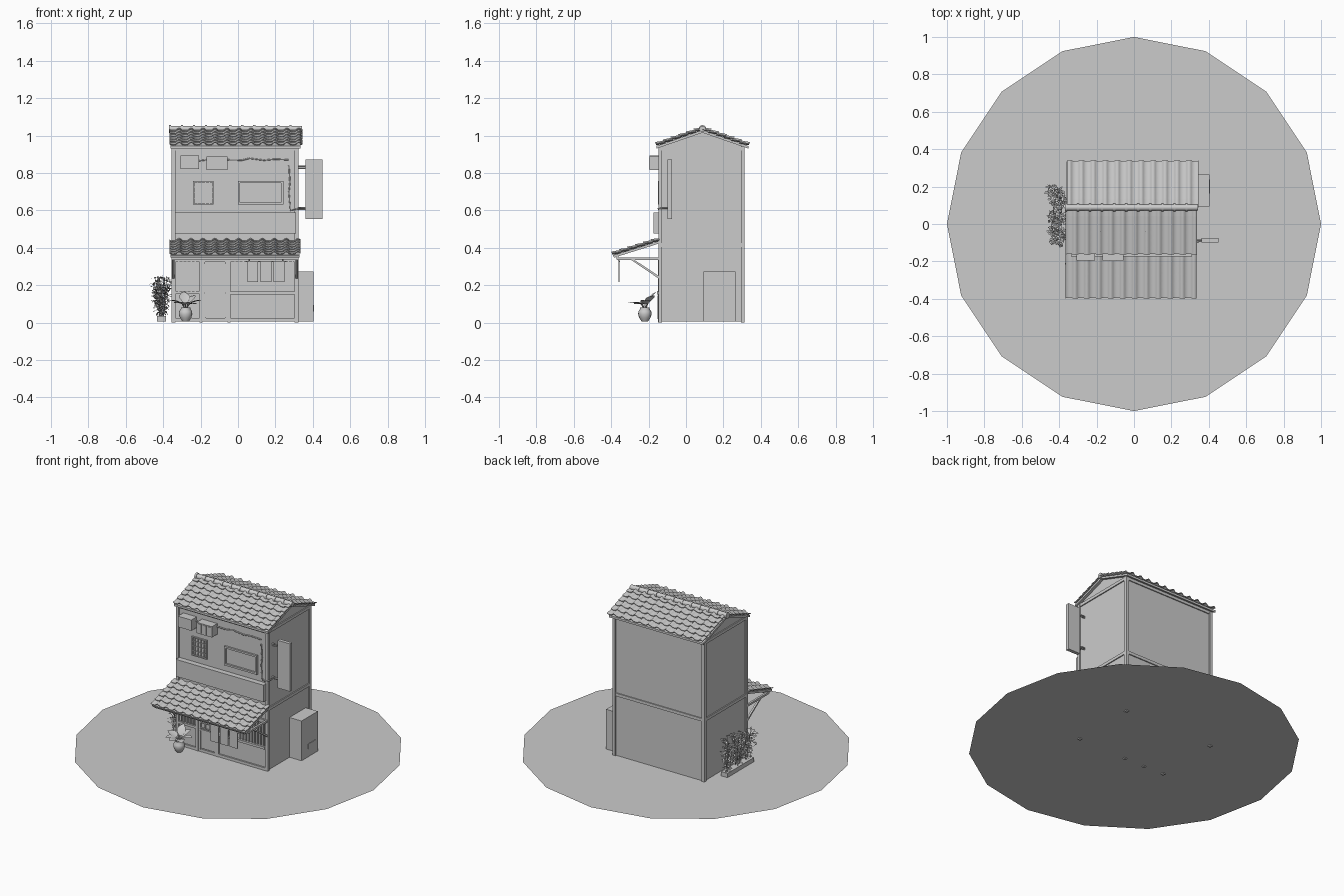
import bpy, bmesh, math, random
from mathutils import Vector, Matrix

if "Cube" in bpy.data.objects:
    bpy.data.objects.remove(bpy.data.objects["Cube"])

random.seed(4)


def finish(name, bm, smooth=False):
    bmesh.ops.recalc_face_normals(bm, faces=bm.faces)
    me = bpy.data.meshes.new(name)
    bm.to_mesh(me)
    bm.free()
    ob = bpy.data.objects.new(name, me)
    bpy.context.collection.objects.link(ob)
    if smooth:
        bpy.context.view_layer.objects.active = ob
        ob.select_set(True)
        bpy.ops.object.shade_smooth_by_angle(angle=math.radians(40))
        ob.select_set(False)
    return ob


def boxes(name, dims):
    """One object made of boxes given as x0, x1, y0, y1, z0, z1."""
    bm = bmesh.new()
    for x0, x1, y0, y1, z0, z1 in dims:
        m = Matrix.Translation(((x0 + x1) / 2, (y0 + y1) / 2, (z0 + z1) / 2))
        bmesh.ops.create_cube(bm, size=1, matrix=m @ Matrix.Diagonal((x1 - x0, y1 - y0, z1 - z0, 1)))
    return finish(name, bm)


def prism(name, yz, x0, x1):
    """Extrude a side profile along x."""
    bm = bmesh.new()
    f = bm.faces.new([bm.verts.new((x0, y, z)) for y, z in yz])
    r = bmesh.ops.extrude_face_region(bm, geom=[f])
    bmesh.ops.translate(bm, vec=(x1 - x0, 0, 0), verts=[v for v in r['geom'] if isinstance(v, bmesh.types.BMVert)])
    return finish(name, bm)


def tube(name, paths, r, res=1):
    cu = bpy.data.curves.new(name, 'CURVE')
    cu.dimensions = '3D'
    cu.bevel_depth, cu.bevel_resolution, cu.use_fill_caps = r, res, True
    for p in paths:
        s = cu.splines.new('POLY')
        s.points.add(len(p) - 1)
        for q, co in zip(s.points, p):
            q.co = (*co, 1)
    ob = bpy.data.objects.new(name, cu)
    bpy.context.collection.objects.link(ob)


def tiles(name, x0, x1, eave, top, rows=6, cols=11, flip=False):
    """Overlapping rows of wavy roof tiles on a slope from eave to top (y, z)."""
    d = Vector((0, top[0] - eave[0], top[1] - eave[1]))
    length = d.length
    d.normalize()
    n = Vector((0, -d.z, d.y))
    n *= 1 if n.z > 0 else -1
    wave = [(0, .006), (.1, .001), (.28, 0), (.5, .001), (.6, .006), (.7, .011), (.8, .013), (.9, .011)]
    prof = [(c + u, h) for c in range(cols) for u, h in wave] + [(cols, .006)]
    w, step = (x1 - x0) / cols, length / rows
    bm = bmesh.new()
    for i in range(rows):
        a, b = i * step, min((i + 1) * step + .008, length)
        ring = []
        for v, lift in ((a, .009), (b, .001), (b, -.004), (a, .004)):
            line = []
            for u, h in prof:
                x = x1 - u * w if flip else x0 + u * w
                line.append(bm.verts.new(Vector((x, eave[0], eave[1])) + d * v + n * (h + lift)))
            ring.append(line)
        for k in range(4):
            p, q = ring[k], ring[(k + 1) % 4]
            for j in range(len(prof) - 1):
                bm.faces.new((p[j], p[j + 1], q[j + 1], q[j]))
        for j in (0, -1):
            bm.faces.new([line[j] for line in ring])
    finish(name, bm, True)


def blade(bm, start, az, el, length, width, n=6, bend=.5):
    """Curved leaf growing from start."""
    p, prev = Vector(start), None
    side = Vector((-math.sin(az), math.cos(az), 0))
    for i in range(n + 1):
        t = i / n
        e = el - bend * t
        up = Vector((-math.cos(az) * math.sin(e), -math.sin(az) * math.sin(e), math.cos(e)))
        hw = width / 2 * math.sin(math.pi * (.04 + .93 * t) ** .85)
        row = [bm.verts.new(p + side * s * hw + up * abs(s) * hw * .2) for s in (-1, 0, 1)]
        if prev:
            for k in (0, 1):
                bm.faces.new((prev[k], prev[k + 1], row[k + 1], row[k]))
        prev = row
        p = p + Vector((math.cos(az) * math.cos(e), math.sin(az) * math.cos(e), math.sin(e))) * length / n


# Ground disc
bm = bmesh.new()
bmesh.ops.create_circle(bm, cap_ends=True, segments=16, radius=1, matrix=Matrix.Translation((0, 0, .007)))
finish("ground_disc", bm)

# House body and timber frame
X0, X1, Y0, Y1 = -.355, .323, -.147, .313
prism("house_walls", [(-.138, .007), (.304, .007), (.304, .94), (.085, 1.025), (-.138, .94)], X0 + .009, X1 - .009)
T = .02
boxes("corner_posts", [(x, x + T, y, y + T, 0, .945) for x in (X0, X1 - T) for y in (Y0, Y1 - T)])
beams = []
for z in (.405, .92):
    beams += [(X0 + T, X1 - T, y, y + .015, z, z + T) for y in (Y0 + .002, Y1 - .017)]
    beams += [(x, x + .015, Y0 + T, Y1 - T, z, z + T) for x in (X0 + .002, X1 - .017)]
boxes("wall_beams", beams)

# Main roof: deck, tiles and ridge
ridge = (.088, 1.03)
for side, e, dx in (("front", -.158, 0), ("back", .334, .008)):
    prism(side + "_roof_deck", [(e, .944), ridge, (.088, 1.015), (e, .93)], -.362, .333)
    tiles(side + "_roof_tiles", -.366 + dx, .338 + dx, (e, .944), ridge, flip=side == "back")
bm = bmesh.new()
for i in range(11):
    for x, r, l in ((-.335 + i * .0645, .017, .066), (-.364 + i * .0645, .021, .012)):
        bmesh.ops.create_cone(bm, cap_ends=True, segments=12, radius1=r, radius2=r, depth=l,
                              matrix=Matrix.Translation((x, .088, 1.035)) @ Matrix.Rotation(math.pi / 2, 4, 'Y'))
finish("ridge_tiles", bm, True)

# Awning with tiles, beams and braces
prism("awning_deck", [(-.39, .36), (-.14, .438), (-.14, .424), (-.385, .347)], -.362, .328)
tiles("awning_tiles", -.366, .334, (-.393, .359), (-.14, .438))
sx = (X0 + .002, X1 - .016)
boxes("awning_beams", [(x, x + .014, -.37, -.14, .334, .347) for x in sx] + [(X0, X1, -.372, -.358, .336, .352)])
for i, x in enumerate(sx):
    prism(f"awning_brace_{i + 1}", [(-.295, .336), (-.277, .336), (-.14, .245), (-.14, .231)], x + .001, x + .013)

# Hanging cloths on a rod
boxes("hanging_cloths", [(x, x + .058, -.36, -.355, .218, .33) for x in (.05, .12, .19)])
tube("cloth_rod", [[(.04, -.357, .326), (.26, -.357, .326)], [(.06, -.357, .326), (.06, -.362, .345)],
                   [(.24, -.357, .326), (.24, -.362, .345)]], .004)

# Shop front: posts, sills, lattice, panels
boxes("shop_front_frame", [(-.207, -.189, -.15, -.135, 0, .34), (-.057, -.04, -.15, -.135, 0, .34),
                           (X0 + T, X1 - T, -.149, -.135, .325, .345),
                           (X0 + T, -.207, -.152, -.135, .152, .168), (-.04, X1 - T, -.155, -.135, .15, .166),
                           (X0 + T, X1 - T, -.148, -.135, .007, .025)])
boxes("window_lattice", [(x, x + .007, -.146, -.136, .166, .326) for x in
                         [-.32 + i * .022 for i in range(5)] + [-.02 + i * .022 for i in range(15)]])

# Sliding door with glazing grid and handle
door = [(-.189, -.177, -.147, -.136, .01, .325), (-.069, -.057, -.147, -.136, .01, .325),
        (-.177, -.069, -.146, -.136, .03, .155)]
door += [(-.177 + i * .036 - .003, -.177 + i * .036 + .003, -.146, -.136, .16, .31) for i in range(4)]
door += [(-.177, -.069, -.1455, -.136, .16 + i * .0365, .166 + i * .0365) for i in range(5)]
boxes("sliding_door", door)
boxes("door_handle", [(-.176, -.171, -.152, -.146, .02, .145)])


# Upper storey windows
def frame(x0, x1, z0, z1, t, y):
    return [(x0, x1, y, -.136, z0, z0 + t), (x0, x1, y, -.136, z1 - t, z1),
            (x0, x0 + t, y, -.136, z0 + t, z1 - t), (x1 - t, x1, y, -.136, z0 + t, z1 - t)]


boxes("wide_window", frame(0, .243, .63, .757, .012, -.15))
boxes("lattice_window", frame(-.24, -.13, .63, .757, .007, -.147)
      + [(-.24 + i * .022 - .002, -.24 + i * .022 + .002, -.145, -.136, .632, .755) for i in range(1, 5)]
      + [(-.238, -.132, -.144, -.136, .63 + i * .0318 - .002, .63 + i * .0318 + .002) for i in range(1, 4)])

# Sign board band, wall units and projecting sign
boxes("front_sign_board", [(-.337, .31, -.174, -.135, .475, .588)])
boxes("air_unit_left", [(-.307, -.208, -.195, -.135, .82, .892)])
boxes("air_unit_right", [(-.168, -.056, -.195, -.135, .816, .888)] +
      [(x, x + .03, -.198, -.19, .822, .882) for x in (-.163, -.127, -.091)])
boxes("projecting_sign", [(.362, .452, -.099, -.076, .555, .873)])
tube("sign_brackets", [[(.31, -.088, z), (.365, -.088, z)] for z in (.605, .615, .825, .835)], .004)

# Cables along the front wall
tube("wall_cables", [[(-.21, -.143, .865), (-.168, -.143, .87)],
                     [(-.056, -.143, .87), (.02, -.143, .868), (.06, -.143, .878), (.14, -.143, .868),
                      (.2, -.143, .874), (.27, -.143, .87)],
                     [(.272, -.143, .84), (.278, -.143, .75), (.272, -.143, .7), (.28, -.143, .6),
                      (.325, -.15, .61), (.33, -.1, .612), (.365, -.088, .612)]], .004)

# Side cabinet
boxes("side_cabinet", [(.31, .403, .094, .265, .007, .272)])
boxes("cabinet_vent", [(.4, .406, .163, .238, .06, .093)])

# Planter with climbing bush
boxes("bush_planter", [(-.432, -.386, -.1, .18, .007, .035)])
bm = bmesh.new()
stems = []
for cy in (.155, .04, -.07):
    for k in range(5):
        y = cy + random.uniform(-.03, .03)
        x = -.409 + random.uniform(-.012, .012)
        top = Vector((x + random.uniform(-.025, .025), y + random.uniform(-.02, .02), random.uniform(.19, .25)))
        base = Vector((x, y, .03))
        stems.append([base, base.lerp(top, .5) + Vector((random.uniform(-.01, .01), 0, 0)), top])
        for j in range(34):
            p = base.lerp(top, random.uniform(.1, 1))
            r = .026 * (.4 + min(1, p.z / .12) * .6)
            p += Vector((random.uniform(-r, r), random.uniform(-r, r), random.uniform(-.008, .008)))
            blade(bm, p, random.uniform(0, 6.28), random.uniform(-.8, .8), .022, .014, 2, .4)
finish("bush_leaves", bm)
tube("bush_stems", stems, .002, 0)

# Potted broad-leaf plant
bm = bmesh.new()
prof = [(0, .007), (.018, .007), (.03, .025), (.036, .045), (.034, .06), (.026, .072), (.026, .08), (.022, .08), (.02, .07), (0, .07)]
vs = [bm.verts.new((r, 0, z)) for r, z in prof]
es = [bm.edges.new(p) for p in zip(vs, vs[1:])]
bmesh.ops.spin(bm, geom=vs + es, cent=(0, 0, 0), axis=(0, 0, 1), angle=2 * math.pi, steps=16)
bmesh.ops.remove_doubles(bm, verts=bm.verts, dist=.0005)
bmesh.ops.translate(bm, vec=(-.28, -.22, 0), verts=bm.verts)
finish("plant_pot", bm, True)
bm = bmesh.new()
stalks = []
for az, el, l in ((100, 65, .075), (175, 28, .075), (5, 28, .075), (265, 20, .07), (45, 50, .07), (222, 20, .065), (315, 15, .06)):
    a = math.radians(az)
    s = Vector((-.28 + .018 * math.cos(a), -.22 + .018 * math.sin(a), .092 + el * .0002))
    stalks.append([(-.28, -.22, .065), s])
    blade(bm, s, a, math.radians(el), l, .058)
finish("plant_leaves", bm, True)
tube("plant_stalks", stalks, .003)
